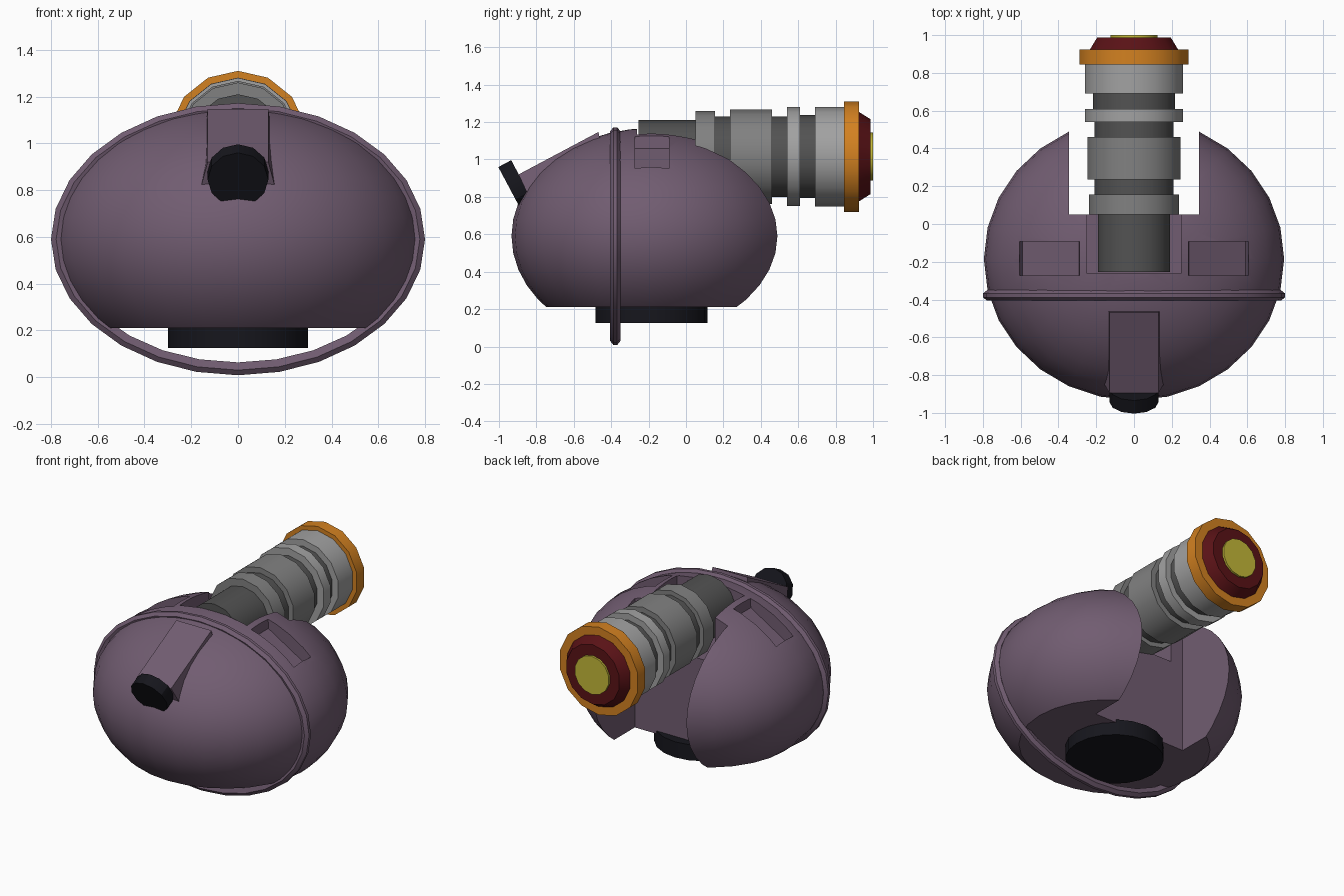
import bpy, bmesh
from math import radians, sin, cos, pi
from mathutils import Matrix

if "Cube" in bpy.data.objects:
    bpy.data.objects.remove(bpy.data.objects["Cube"])

CY, CZ = -0.185, 0.59      # body centre
AXIS_Z = 1.015             # barrel axis height


def material(name, rgb):
    m = bpy.data.materials.new(name)
    m.diffuse_color = (*rgb, 1)
    m.use_nodes = True
    m.node_tree.nodes["Principled BSDF"].inputs["Base Color"].default_value = m.diffuse_color
    return m


PURPLE = material("purple", (0.165, 0.108, 0.165))
BLACK = material("black", (0.008, 0.008, 0.012))
DARK = material("dark_grey", (0.085, 0.085, 0.085))
MID = material("mid_grey", (0.22, 0.22, 0.22))
LIGHT = material("light_grey", (0.36, 0.36, 0.36))
ORANGE = material("orange", (0.65, 0.22, 0.015))
RED = material("dark_red", (0.1, 0.006, 0.008))
YELLOW = material("yellow", (0.55, 0.48, 0.04))


def finish(name, bm, mat=None, angle=30):
    bmesh.ops.recalc_face_normals(bm, faces=bm.faces)
    me = bpy.data.meshes.new(name)
    bm.to_mesh(me)
    bm.free()
    ob = bpy.data.objects.new(name, me)
    bpy.context.collection.objects.link(ob)
    if mat:
        me.materials.append(mat)
    smooth(ob, angle)
    return ob


def smooth(ob, angle):
    bpy.ops.object.select_all(action='DESELECT')
    ob.select_set(True)
    bpy.context.view_layer.objects.active = ob
    bpy.ops.object.shade_smooth_by_angle(angle=radians(angle))


def loft(name, sections, mat=None, closed=False, angle=30):
    """Skin a list of equal-length point loops."""
    bm = bmesh.new()
    loops = [[bm.verts.new(p) for p in s] for s in sections]
    n, k = len(loops[0]), len(loops)
    for i in range(k if closed else k - 1):
        a, b = loops[i], loops[(i + 1) % k]
        for j in range(n):
            bm.faces.new((a[j], a[(j + 1) % n], b[(j + 1) % n], b[j]))
    if not closed:
        bm.faces.new(loops[0])
        bm.faces.new(loops[-1])
    return finish(name, bm, mat, angle)


def box(name, x0, x1, y0, y1, z0, z1):
    return loft(name, [[(x0, y0, z), (x1, y0, z), (x1, y1, z), (x0, y1, z)] for z in (z0, z1)])


def cut(ob, cutter):
    mod = ob.modifiers.new("cut", 'BOOLEAN')
    mod.operation = 'DIFFERENCE'
    mod.solver = 'EXACT'
    mod.object = cutter
    bpy.ops.object.select_all(action='DESELECT')
    bpy.context.view_layer.objects.active = ob
    ob.select_set(True)
    bpy.ops.object.modifier_apply(modifier=mod.name)
    bpy.data.objects.remove(cutter)


# Body: squashed sphere with flat underside, rear opening, barrel recess and two pockets
bm = bmesh.new()
bmesh.ops.create_uvsphere(bm, u_segments=28, v_segments=20, radius=1)
bmesh.ops.transform(bm, verts=bm.verts,
                    matrix=Matrix.Translation((0, CY, CZ)) @ Matrix.Diagonal((0.795, 0.748, 0.578, 1)))
body = finish("body_shell", bm, PURPLE)
cut(body, box("cut_bottom", -1, 1, -1.5, 1.5, -0.5, 0.21))
cut(body, box("cut_rear", -0.345, 0.345, 0.05, 1.5, -0.5, 1.5))
cut(body, box("cut_recess", -0.25, 0.25, -0.262, 0.3, 0.80, 1.5))
for s in (-1, 1):
    prof = [(0.285, 1.3), (0.29, 1.06), (0.59, 0.88), (0.607, 0.96), (0.607, 1.3)]
    cut(body, loft("cut_pocket", [[(s * x, y, z) for x, z in prof] for y in (-0.273, -0.092)]))
smooth(body, 30)

# Raised rim around the body
rim_prof = [(0, -0.01), (0, 0.01), (-0.022, 0.028), (-0.055, 0.018), (-0.055, -0.018), (-0.022, -0.028)]
N = 28
loft("body_rim", [[((0.8 + d) * sin(2 * pi * i / N), -0.378 + w, CZ + (0.582 + d) * cos(2 * pi * i / N))
                   for d, w in rim_prof] for i in range(N)], PURPLE, closed=True)


# Front ramp flaring toward its base
def ramp_section(y_top, z_top, y_low, z_low, w_low):
    return [(-0.13, y_top, z_top), (0.13, y_top, z_top), (w_low, y_low, z_low), (-w_low, y_low, z_low)]


loft("front_ramp", [ramp_section(-0.468, 1.147, -0.42, 0.9, 0.16),
                    ramp_section(-0.895, 0.92, -0.835, 0.79, 0.165)], PURPLE)


# Round parts
def disc(name, mat, sides, matrix, r1, r2, depth):
    bm = bmesh.new()
    bmesh.ops.create_cone(bm, cap_ends=True, segments=sides, radius1=r1, radius2=r2,
                          depth=depth, matrix=matrix)
    return finish(name, bm, mat)


disc("front_lens", BLACK, 12, Matrix.Translation((0, -0.908, 0.863)) @ Matrix.Rotation(radians(118), 4, 'X'),
     0.13, 0.13, 0.078)
disc("base_plate", BLACK, 20, Matrix.Translation((0, CY, 0.1775)), 0.3, 0.3, 0.105)

# Barrel: stacked 14-sided sections along y (name, colour, start, end, radius, end radius)
stack = [
    ("barrel_root", DARK, -0.255, 0.06, 0.195, 0.195),
    ("barrel_collar", MID, 0.05, 0.155, 0.245, 0.245),
    ("barrel_neck_1", DARK, 0.15, 0.24, 0.215, 0.215),
    ("barrel_sleeve", MID, 0.235, 0.46, 0.252, 0.252),
    ("barrel_neck_2", DARK, 0.455, 0.545, 0.215, 0.215),
    ("barrel_ring", LIGHT, 0.54, 0.61, 0.265, 0.265),
    ("barrel_neck_3", DARK, 0.605, 0.695, 0.222, 0.222),
    ("barrel_head", LIGHT, 0.69, 0.85, 0.266, 0.266),
    ("muzzle_ring", ORANGE, 0.845, 0.925, 0.295, 0.295),
    ("muzzle_cone", RED, 0.92, 0.987, 0.242, 0.2),
    ("muzzle_light", YELLOW, 0.98, 1.0, 0.128, 0.128),
]
for name, mat, y0, y1, ra, rb in stack:
    loft(name, [[(r * sin(2 * pi * i / 14), y, AXIS_Z + r * cos(2 * pi * i / 14)) for i in range(14)]
                for y, r in ((y0, ra), (y1, rb))], mat)
